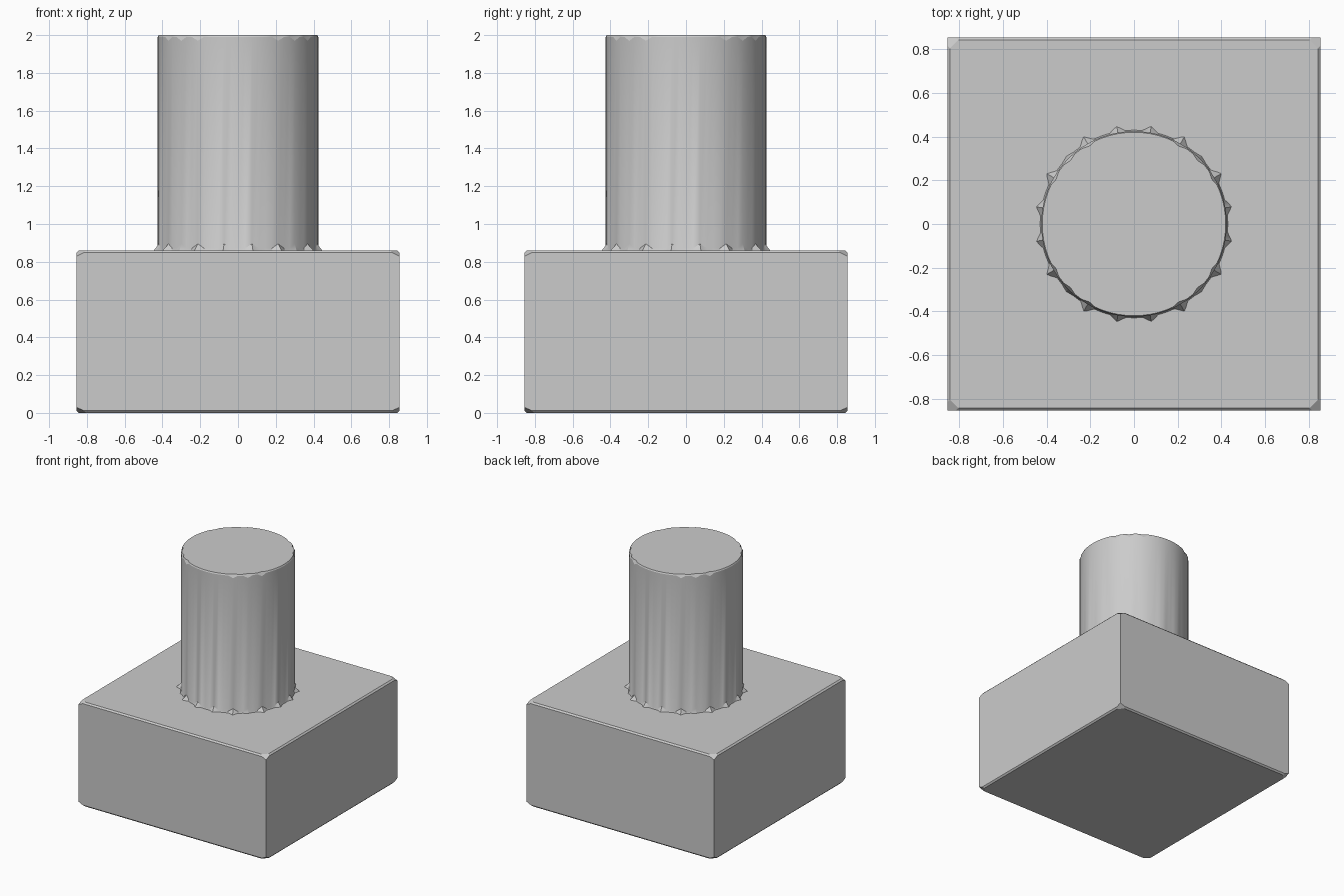
import bpy, bmesh, math
from mathutils import Vector

cube = bpy.data.objects.get("Cube")
if cube:
    bpy.data.objects.remove(cube, do_unlink=True)

grey = bpy.data.materials.new("light_grey")
grey.use_nodes = True
colour = (0.6, 0.6, 0.6, 1)
grey.diffuse_color = colour
grey.node_tree.nodes["Principled BSDF"].inputs["Base Color"].default_value = colour

HALF, TOP, HEIGHT, RADIUS = 0.855, 0.86, 2.0, 0.425


def finish(bm, name):
    bmesh.ops.recalc_face_normals(bm, faces=bm.faces)
    mesh = bpy.data.meshes.new(name)
    bm.to_mesh(mesh)
    bm.free()
    mesh.materials.append(grey)
    obj = bpy.data.objects.new(name, mesh)
    bpy.context.collection.objects.link(obj)
    return obj


# Base block: fine chamfer on the horizontal edges, clipped corners
bm = bmesh.new()
bmesh.ops.create_cube(bm, size=1)
bmesh.ops.scale(bm, vec=(2 * HALF, 2 * HALF, TOP), verts=bm.verts)
bmesh.ops.translate(bm, vec=(0, 0, TOP / 2), verts=bm.verts)
flat = [e for e in bm.edges if abs(e.verts[0].co.z - e.verts[1].co.z) < 0.01]
bmesh.ops.bevel(bm, geom=flat, offset=0.012, segments=1, affect='EDGES')
for sx in (-1, 1):
    for sy in (-1, 1):
        for sz in (-1, 1):
            point = Vector((sx * HALF, sy * HALF, TOP / 2 + sz * (TOP / 2 - 0.03)))
            normal = Vector((sx, sy, sz * 2.1))
            cut = bmesh.ops.bisect_plane(
                bm, geom=bm.verts[:] + bm.edges[:] + bm.faces[:],
                plane_co=point, plane_no=normal, clear_outer=True)
            rim = [g for g in cut["geom_cut"] if isinstance(g, bmesh.types.BMEdge)]
            bmesh.ops.holes_fill(bm, edges=rim)
finish(bm, "base_block")

# Round post: rings with chipped spurs at the foot and nicks at the rim
SIDES = 72
spurs = {10: 0.457, 30: 0.466, 45: 0.44, 60: 0.466, 80: 0.457}
nicks = (30, 45, 60)
bm = bmesh.new()
columns = []
for i in range(SIDES):
    degree = i * 360 // SIDES
    quarter = degree % 90
    a = math.radians(degree)
    spur, nick = quarter in spurs, quarter in nicks
    profile = [
        (spurs.get(quarter, 0.432), TOP - 0.005),
        (RADIUS, TOP + (0.035 if spur else 0.012)),
        (RADIUS, HEIGHT - (0.03 if nick else 0.01)),
        (RADIUS - (0.014 if nick else 0.005), HEIGHT),
    ]
    columns.append([bm.verts.new((r * math.cos(a), r * math.sin(a), z))
                    for r, z in profile])
for i, col in enumerate(columns):
    after = columns[(i + 1) % SIDES]
    for j in range(len(col) - 1):
        bm.faces.new((col[j], after[j], after[j + 1], col[j + 1]))
bm.faces.new([c[-1] for c in columns])
bm.faces.new([c[0] for c in reversed(columns)])
post = finish(bm, "round_post")

bpy.ops.object.select_all(action='DESELECT')
post.select_set(True)
bpy.context.view_layer.objects.active = post
bpy.ops.object.shade_smooth_by_angle(angle=math.radians(25))
